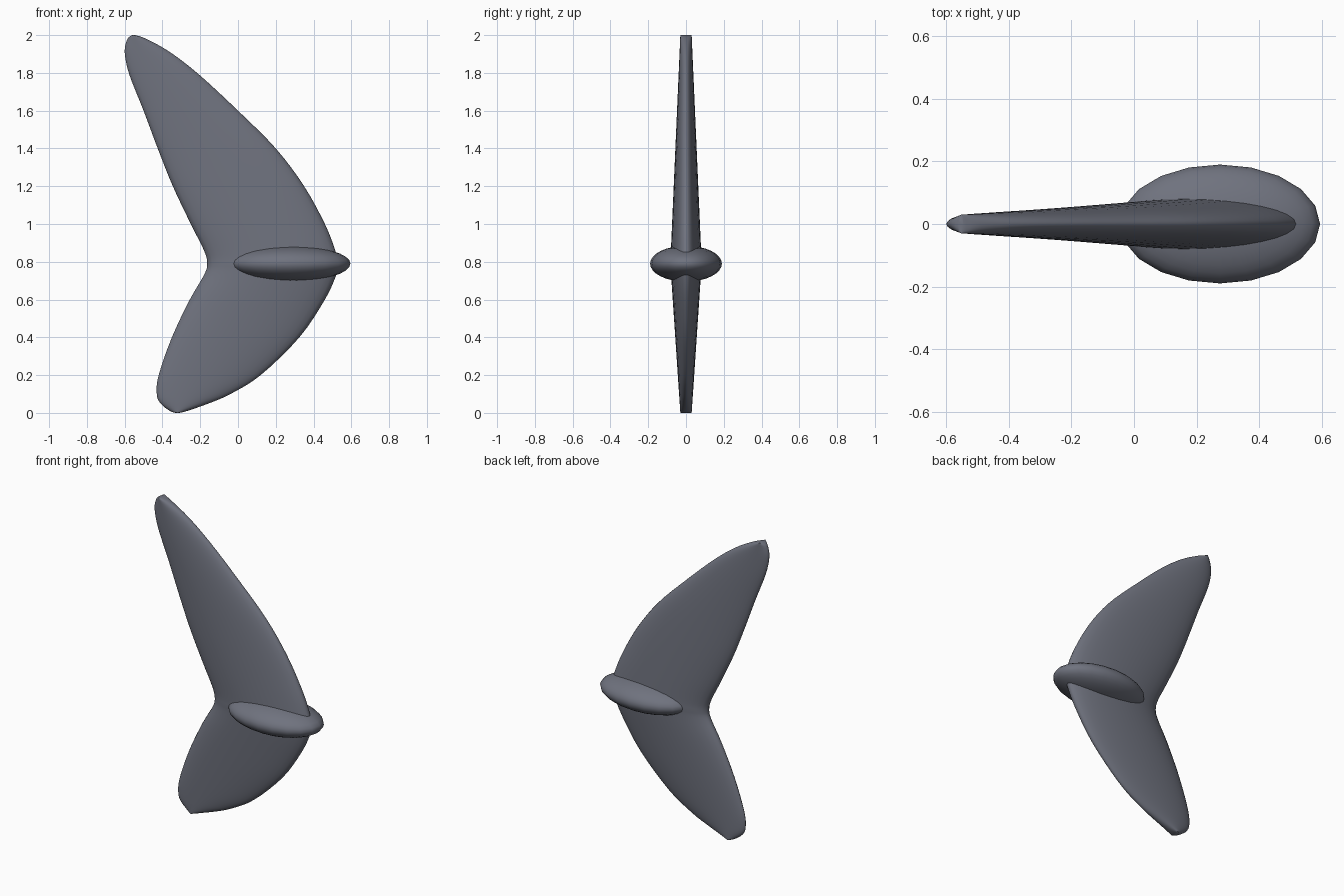
import bpy
import bmesh
from math import cos, sin, pi, sqrt

cube = bpy.data.objects.get("Cube")
if cube:
    bpy.data.objects.remove(cube)

# Single slate colour
slate = bpy.data.materials.new("slate grey")
slate.use_nodes = True
colour = (0.16, 0.17, 0.21, 1)
slate.diffuse_color = colour
slate.node_tree.nodes["Principled BSDF"].inputs["Base Color"].default_value = colour

HUB_Z = 0.79
SIDES = 32
STEPS = 4


def finish(name, bm):
    """Turn a bmesh into a smooth shaded, coloured object."""
    bmesh.ops.recalc_face_normals(bm, faces=bm.faces)
    mesh = bpy.data.meshes.new(name)
    bm.to_mesh(mesh)
    bm.free()
    mesh.materials.append(slate)
    obj = bpy.data.objects.new(name, mesh)
    bpy.context.collection.objects.link(obj)
    bpy.ops.object.select_all(action="DESELECT")
    obj.select_set(True)
    bpy.context.view_layer.objects.active = obj
    bpy.ops.object.shade_smooth_by_angle(angle=pi / 3)
    return obj


def spline(a, b, c, d, t):
    """Smooth point between b and c."""
    return tuple(
        q + t / 2 * (r - p + t * (2 * p - 5 * q + 4 * r - s + t * (3 * (q - r) + s - p)))
        for p, q, r, s in zip(a, b, c, d))


def half_thickness(z):
    """Straight taper from the hub to each tip."""
    reach = (z - HUB_Z) / (2 - HUB_Z) if z > HUB_Z else (HUB_Z - z) / HUB_Z
    return 0.083 - 0.053 * reach


# Fin outline: height, trailing edge, leading edge
outline = [
    (0, -0.33, -0.31), (0.01, -0.36, -0.27), (0.05, -0.41, -0.155),
    (0.1, -0.43, -0.04), (0.2, -0.42, 0.12), (0.4, -0.35, 0.325),
    (0.6, -0.255, 0.46), (0.73, -0.18, 0.52), (0.79, -0.163, 0.53),
    (0.86, -0.18, 0.515), (1, -0.25, 0.46), (1.2, -0.345, 0.35),
    (1.4, -0.425, 0.2), (1.6, -0.5, 0), (1.79, -0.575, -0.205),
    (1.91, -0.6, -0.36), (1.98, -0.585, -0.485), (2, -0.56, -0.545),
]
ends = [outline[0]] + outline + [outline[-1]]
rows = [spline(*ends[i:i + 4], k / STEPS)
        for i in range(len(outline) - 1) for k in range(STEPS)]
rows.append(outline[-1])

# Fin: oval sections lofted from the lower tip to the upper tip
bm = bmesh.new()
rings = []
for z, back, front in rows:
    centre, radius = (back + front) / 2, (front - back) / 2
    rings.append([
        bm.verts.new((centre + radius * cos(2 * pi * i / SIDES),
                      half_thickness(z) * sin(2 * pi * i / SIDES), z))
        for i in range(SIDES)])
for low, high in zip(rings, rings[1:]):
    for i in range(SIDES):
        j = (i + 1) % SIDES
        bm.faces.new((low[i], low[j], high[j], high[i]))
for ring in (rings[0], rings[-1]):
    bm.faces.new(ring)
finish("tail_fin", bm)

# Hub: flattened oval crossing the fin
bm = bmesh.new()
bmesh.ops.create_uvsphere(bm, u_segments=20, v_segments=16, radius=1)
bmesh.ops.scale(bm, vec=(0.32, 0.19, 0.095), verts=bm.verts)
bmesh.ops.translate(bm, vec=(0.275, 0, HUB_Z), verts=bm.verts)
finish("oval_hub", bm)
